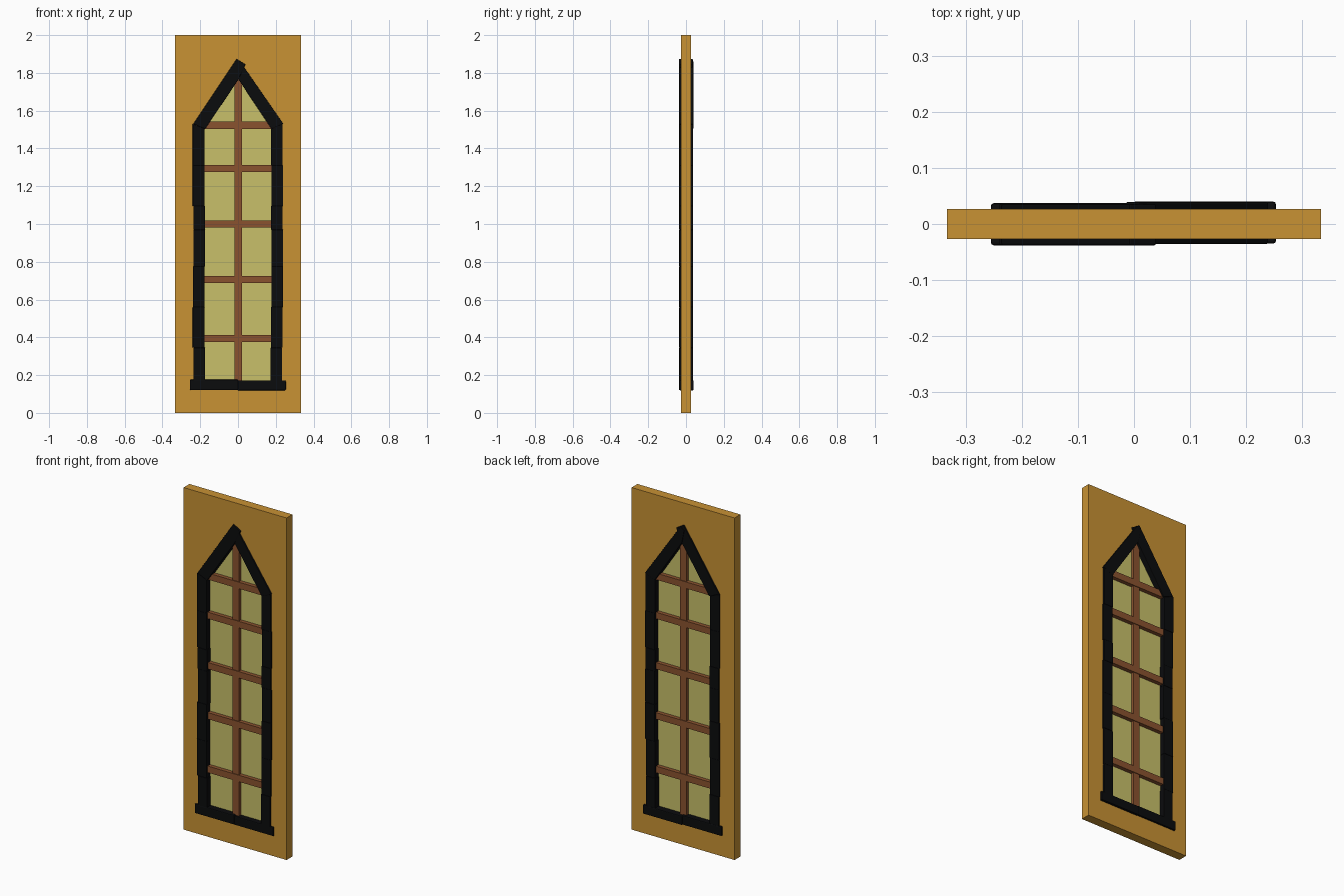
import bpy, bmesh

if "Cube" in bpy.data.objects:
    bpy.data.objects.remove(bpy.data.objects["Cube"])


def mat(name, col):
    m = bpy.data.materials.new(name)
    m.diffuse_color = (*col, 1)
    m.use_nodes = True
    m.node_tree.nodes["Principled BSDF"].inputs["Base Color"].default_value = m.diffuse_color
    return m


PLASTER = mat("ochre_wall", (0.58, 0.287, 0.034))
BLACK = mat("black_frame", (0.0032, 0.0035, 0.004))
WOOD = mat("brown_wood", (0.254, 0.086, 0.028))
GLASS = mat("yellow_glass", (0.578, 0.527, 0.144))


def prism(name, pts, y0, y1, m, bevel=0, mirror=False):
    """Extrude an x-z outline from y0 to y1."""
    bm = bmesh.new()
    face = bm.faces.new([bm.verts.new((x, y0, z)) for x, z in pts])
    ext = bmesh.ops.extrude_face_region(bm, geom=[face], use_keep_orig=True)
    for v in ext["geom"]:
        if isinstance(v, bmesh.types.BMVert):
            v.co.y = y1
    if mirror:  # open the seam, then reflect across x = 0
        seam = [f for f in bm.faces if all(abs(v.co.x) < 1e-5 for v in f.verts)]
        bmesh.ops.delete(bm, geom=seam, context='FACES')
    bmesh.ops.recalc_face_normals(bm, faces=bm.faces)
    me = bpy.data.meshes.new(name)
    bm.to_mesh(me)
    bm.free()
    me.materials.append(m)
    ob = bpy.data.objects.new(name, me)
    bpy.context.collection.objects.link(ob)
    if mirror:
        ob.modifiers.new("mirror", 'MIRROR')
    if bevel:
        b = ob.modifiers.new("bevel", 'BEVEL')
        b.width = bevel
        b.segments = 2
    return ob


def box(name, x0, x1, y0, y1, z0, z1, m, bevel=0):
    return prism(name, [(x0, z0), (x1, z0), (x1, z1), (x0, z1)], y0, y1, m, bevel)


# wall panel with pointed opening
prism("wall_panel", [(0, 0), (-0.333, 0), (-0.333, 2), (0, 2), (0, 1.82),
                     (-0.205, 1.52), (-0.205, 0.15), (0, 0.15)],
      -0.027, 0.027, PLASTER, mirror=True)

# glass pane
prism("glass_pane", [(-0.2, 0.15), (0.2, 0.15), (0.2, 1.52), (0, 1.81), (-0.2, 1.52)],
      -0.004, 0.004, GLASS)

# glazing bars
box("vertical_bar", -0.019, 0.022, -0.023, 0.023, 0.16, 1.79, WOOD)
for i, z in enumerate((0.394, 0.707, 1.0, 1.294, 1.523)):
    box(f"cross_bar_{i}", -0.19, 0.19, -0.027, 0.027, z - 0.019, z + 0.019, WOOD)

# uneven jamb blocks, each nudged slightly in or out
levels = [0.165, 0.345, 0.56, 0.775, 0.97, 1.095, 1.31, 1.53]
nudge = {-1: [0, 0.005, 0.004, 0, 0.001, 0.005, 0.005, 0],
         1: [-0.002, 0, 0.004, 0.004, 0, 0.004, 0, 0.003]}
for side, label in ((-1, "left"), (1, "right")):
    y0, y1 = (-0.038, 0.036) if side < 0 else (-0.036, 0.039)
    for i, (a, b) in enumerate(zip(levels, levels[1:])):
        n = nudge[side][i]
        xi, xo = side * (0.174 + n * 0.7), side * (0.235 + n)
        top_in = 1.505 if i == len(levels) - 2 else b
        prism(f"{label}_jamb_block_{i}", [(xi, a), (xo, a), (xo, b), (xi, top_in)],
              y0 + (0.002 if i % 2 else 0.001), y1 - (0.002 if i % 2 else 0.001),
              BLACK, 0.002)

# gable arms meeting at the point
prism("left_gable_arm", [(-0.237, 1.53), (-0.174, 1.503), (0.002, 1.765),
                         (0.04, 1.845), (-0.008, 1.874)], -0.038, 0.036, BLACK, 0.003)
prism("right_gable_arm", [(0.24, 1.53), (0.177, 1.503), (0, 1.77),
                          (-0.015, 1.845), (0.01, 1.862)], -0.036, 0.039, BLACK, 0.003)

# sill blocks
box("left_sill", -0.255, 0.002, -0.038, 0.037, 0.121, 0.176, BLACK, 0.005)
box("right_sill", -0.002, 0.253, -0.035, 0.04, 0.119, 0.172, BLACK, 0.005)
